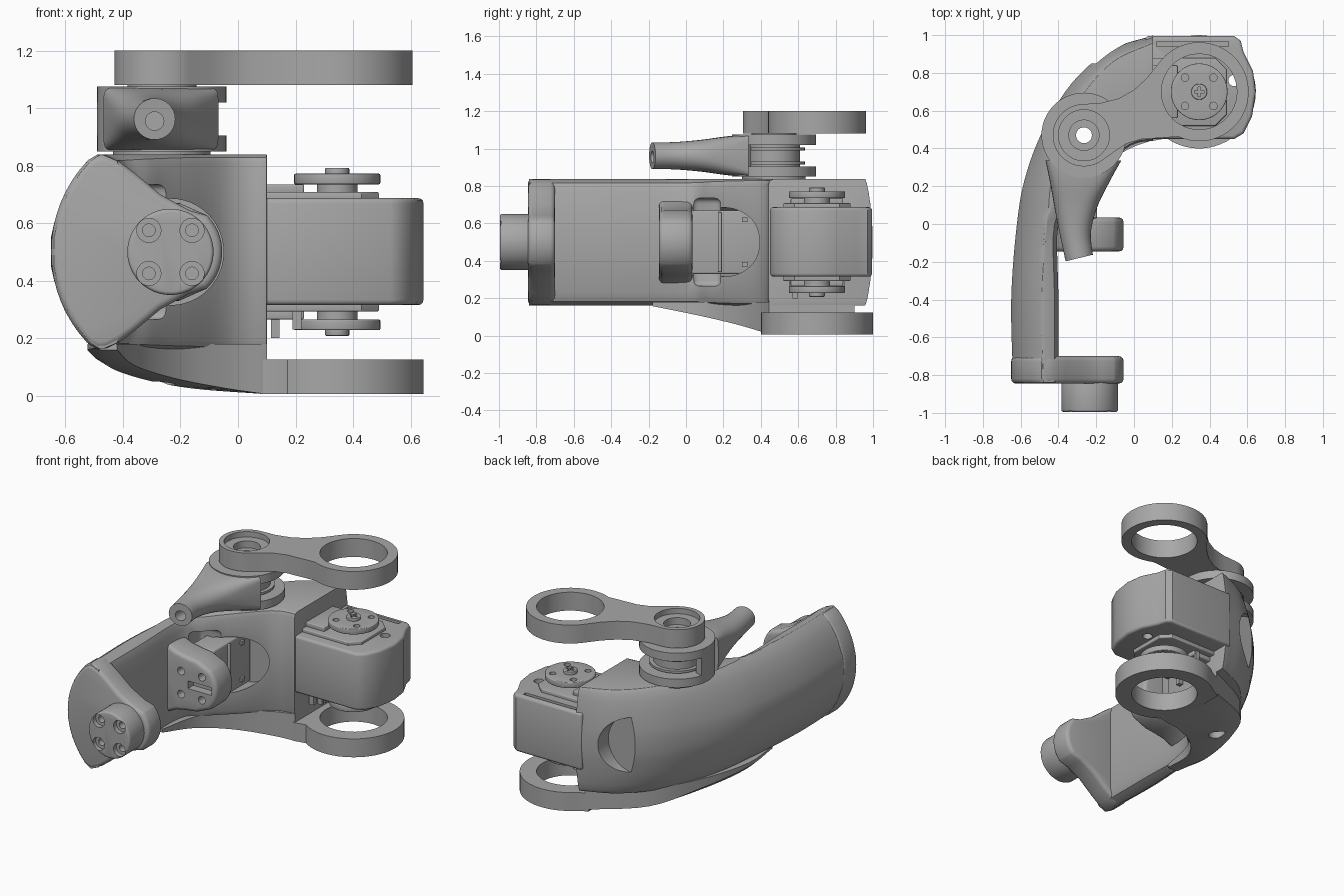
import bpy, bmesh, math
from mathutils import Vector

if "Cube" in bpy.data.objects:
    bpy.data.objects.remove(bpy.data.objects["Cube"])

grey = bpy.data.materials.new("plain grey")
grey.use_nodes = True
grey.diffuse_color = (0.39, 0.39, 0.39, 1)
grey.node_tree.nodes["Principled BSDF"].inputs["Base Color"].default_value = grey.diffuse_color


def activate(ob):
    bpy.ops.object.select_all(action='DESELECT')
    ob.select_set(True)
    bpy.context.view_layer.objects.active = ob


def loft(name, rings, bevel=0.0):
    """Skin closed rings of points, cap both ends, optionally round sharp edges."""
    bm = bmesh.new()
    rows = [[bm.verts.new(p) for p in ring] for ring in rings]
    n = len(rows[0])
    for a, b in zip(rows, rows[1:]):
        for i in range(n):
            bm.faces.new((a[i], a[(i + 1) % n], b[(i + 1) % n], b[i]))
    bm.faces.new(rows[0])
    bm.faces.new(rows[-1])
    bmesh.ops.recalc_face_normals(bm, faces=bm.faces)
    mesh = bpy.data.meshes.new(name)
    bm.to_mesh(mesh)
    bm.free()
    ob = bpy.data.objects.new(name, mesh)
    bpy.context.collection.objects.link(ob)
    mesh.materials.append(grey)
    activate(ob)
    if bevel:
        mod = ob.modifiers.new("round", 'BEVEL')
        mod.width, mod.segments = bevel, 3
        mod.limit_method, mod.angle_limit = 'ANGLE', math.radians(50)
        bpy.ops.object.modifier_apply(modifier=mod.name)
    bpy.ops.object.shade_smooth_by_angle(angle=math.radians(32))
    return ob


def prism(name, pts, lo, hi, axis='z', bevel=0.0):
    put = (lambda u, v, w: (u, v, w)) if axis == 'z' else (lambda u, v, w: (u, w, v))
    return loft(name, [[put(u, v, w) for u, v in pts] for w in (lo, hi)], bevel)


def arc(c, r, a0, a1, n=16):
    return [(c[0] + r * math.cos(math.radians(a0 + (a1 - a0) * i / n)),
             c[1] + r * math.sin(math.radians(a0 + (a1 - a0) * i / n))) for i in range(n + 1)]


def disc(name, c, r, lo, hi, axis='z', bevel=0.0, n=48):
    return prism(name, arc(c, r, 0, 360, n)[:-1], lo, hi, axis, bevel)


def box(name, x0, x1, y0, y1, z0, z1, bevel=0.0):
    return prism(name, [(x0, y0), (x1, y0), (x1, y1), (x0, y1)], z0, z1, 'z', bevel)


def cut(target, *cutters):
    for c in cutters:
        mod = target.modifiers.new("cut", 'BOOLEAN')
        mod.operation, mod.object, mod.solver = 'DIFFERENCE', c, 'EXACT'
        activate(target)
        bpy.ops.object.modifier_apply(modifier=mod.name)
        bpy.data.objects.remove(c)
    bpy.ops.object.shade_smooth_by_angle(angle=math.radians(32))


def spline(rows, steps=5):
    """Smooth interpolation through rows of numbers."""
    rows = [Vector(r) for r in rows]
    ext = [2 * rows[0] - rows[1]] + rows + [2 * rows[-1] - rows[-2]]
    out = []
    for a, b, c, d in zip(ext, ext[1:], ext[2:], ext[3:]):
        for k in range(steps):
            t = k / steps
            out.append(0.5 * (2 * b + (c - a) * t + (2 * a - 5 * b + 4 * c - d) * t * t
                              + (3 * b - a - 3 * c + d) * t ** 3))
    return out + [rows[-1]]


PIVOT, SERVO, GRIP = (-0.265, 0.47), (0.345, 0.70), (-0.235, 0.5)
MID = 0.5


def pivot_hole(r=0.042):
    return disc("cutter", PIVOT, r, -0.1, 1.3)


# Curved main arm: outer x, y, inner x, y, outer bulge, inner edge rounding
stations = spline([
    (-0.64, -0.84, -0.40, -0.84, 1, 0.07), (-0.65, -0.4, -0.40, -0.4, 1, 0.07),
    (-0.62, 0.0, -0.40, 0.0, 1, 0.07), (-0.575, 0.25, -0.30, 0.13, 0.9, 0.05),
    (-0.48, 0.5, -0.18, 0.26, 0.7, 0.035), (-0.33, 0.745, -0.06, 0.385, 0.55, 0.03),
    (-0.13, 0.92, 0.02, 0.43, 0.4, 0.03), (0.1, 0.998, 0.1, 0.44, 0.25, 0.03)])
half = [(0.0, 0.05), (0.011, 0.1), (0.046, 0.2), (0.088, 0.27), (0.125, 0.315), (0.16, 0.338)]
rings = []
for s in stations:
    o, i = Vector((s[0], s[1])), Vector((s[2], s[3]))
    w, r = (i - o).length, s[5]
    d = (i - o) / w
    side = [(u * s[4], h) for u, h in half]
    side += [(w - r, 0.338), (w - 0.3 * r, 0.338 - 0.3 * r), (w, 0.338 - r)]
    full = side + [(u, -h) for u, h in reversed(side)]
    rings.append([(*(o + d * u), MID + h) for u, h in full])
arm = loft("main_arm", rings, 0.012)
cut(arm, disc("cutter", GRIP, 0.185, 0.03, 0.42, 'y'),
    box("cutter", -0.40, 0.0, 0.035, 0.185, 0.265, 0.735, 0.03),
    disc("cutter", (-0.215, MID), 0.18, 0.85, 1.2, 'y'), pivot_hole())


# Fan shaped mounts on the arm, narrowing to a round nose
def fan(name, left, tops, lo, hi):
    top = left + tops + arc((GRIP[0], 0), 0.18, 45, 0, 8)
    pts = top + [(x, -z) for x, z in reversed(top[1:-1])]
    return prism(name, [(x, MID + z) for x, z in pts], lo, hi, 'y', 0.025)


tip = fan("tip_mount", arc((-0.19, 0), 0.46, 180, 136, 8),
          [(-0.49, 0.338), (-0.455, 0.335), (-0.41, 0.312), (-0.36, 0.275), (-0.27, 0.2),
           (-0.17, 0.145)], -0.845, -0.70)
boss = fan("middle_mount", [(-0.45, 0)], [(-0.45, 0.24), (-0.40, 0.215), (-0.35, 0.192),
           (-0.28, 0.178), (-0.2, 0.168)], -0.145, 0.035)
peg = disc("tip_peg", GRIP, 0.15, -0.995, -0.83, 'y', 0.012)
corners = [(sx * 0.075, sz * 0.075) for sx in (-1, 1) for sz in (-1, 1)]
for dx, dz in corners:
    c = (GRIP[0] + dx, GRIP[1] + dz)
    cut(peg, disc("cutter", c, 0.042, -1.1, -0.965, 'y', n=24),
        disc("cutter", c, 0.022, -1.1, -0.92, 'y', n=24))
    cut(boss, disc("cutter", c, 0.025, -0.2, -0.09, 'y', n=24))
cut(boss, box("cutter", -0.26, -0.09, -0.2, -0.09, 0.475, 0.525))

# Actuator between the middle mount and the elbow
box("arm_actuator", -0.36, -0.195, 0.03, 0.41, 0.33, 0.67, 0.01)
box("arm_actuator_rib", -0.36, -0.18, 0.17, 0.19, 0.34, 0.66, 0.005)
for z in (0.38, 0.62):
    box("arm_actuator_screw", -0.2, -0.18, 0.30, 0.33, z - 0.013, z + 0.013)

# Actuator housing at the elbow
housing = prism("servo_housing", [(0.06, 0.45), (0.53, 0.45), (0.58, 0.48), (0.625, 0.57),
                (0.645, 0.70), (0.63, 0.81), (0.58, 0.91), (0.565, 0.97), (0.53, 0.995),
                (0.06, 0.995)], 0.315, 0.687, 'z', 0.018)
cut(housing, disc("cutter", (0.53, 0.76), 0.03, 0.2, 0.8, n=24),
    box("cutter", 0.12, 0.5, 0.94, 0.965, 0.66, 0.8))

# Covers, horns and screws on both faces of the housing
for s, word in ((1, "upper"), (-1, "lower")):
    def z(h):
        return MID + s * h
    prism(word + "_cover", [(0.08, 0.52), (0.43, 0.52), (0.49, 0.58), (0.49, 0.82), (0.43, 0.88),
          (0.08, 0.88)], z(0.17), z(0.208), 'z', 0.006)
    box(word + "_cover_step", 0.08, 0.23, 0.56, 0.84, *sorted((z(0.2), z(0.235))), 0.006)
    disc(word + "_horn_hub", SERVO, 0.07, z(0.2), z(0.24))
    horn = disc(word + "_horn", SERVO, 0.15, z(0.235), z(0.272), 'z', 0.005)
    for dx, dy in corners:
        cut(horn, disc("cutter", (SERVO[0] + dx, SERVO[1] + dy), 0.02, z(0.25), z(0.3), n=16))
    screw = disc(word + "_horn_screw", SERVO, 0.042, z(0.26), z(0.292), 'z', 0.004)
    for a, b in ((0.026, 0.007), (0.007, 0.026)):
        cut(screw, box("cutter", SERVO[0] - a, SERVO[0] + a, SERVO[1] - b, SERVO[1] + b,
                       *sorted((z(0.28), z(0.31)))))
box("lower_pin", 0.115, 0.145, 0.57, 0.60, 0.2, 0.3)
for k in range(9):
    y = 0.56 + k * 0.035
    box("lower_tooth", 0.19, 0.22, y - 0.01, y + 0.01, 0.23, 0.3)

# Lower link: a ring blending into a sloping keel under the arm
ring = prism("lower_ring", arc(SERVO, 0.30, -125, 130, 40) + [(0.1, 0.9), (0.08, 0.89), (0.08, 0.44),
             (0.1, 0.44)], 0.005, 0.125)
cut(ring, disc("cutter", SERVO, 0.2, -0.1, 0.3))
keel = []
for ox, oy, ix, iy, zo, zi in spline([
        (-0.50, -0.18, -0.42, -0.18, 0.165, 0.158), (-0.52, 0.1, -0.36, 0.08, 0.155, 0.105),
        (-0.42, 0.44, -0.22, 0.27, 0.12, 0.06), (-0.24, 0.72, -0.04, 0.39, 0.06, 0.025),
        (0.1, 0.90, 0.1, 0.445, 0.015, 0.005)]):
    o, i = Vector((ox, oy)), Vector((ix, iy))
    low = min(zo, zi)
    keel.append([(*o, 0.18), (*o, zo), (*o.lerp(i, 0.15), zo * 0.5 + low * 0.5),
                 (*o.lerp(i, 0.4), low), (*i, zi), (*i, 0.18)])
cut(loft("lower_keel", keel), pivot_hole(0.05))

# Upper link with two eyes
link = prism("upper_link", arc(PIVOT, 0.165, 310, 95, 32) + [(-0.18, 0.64), (-0.08, 0.665), (0.0, 0.71),
             (0.07, 0.775)] + arc(SERVO, 0.262, 145, -115, 44) + [(0.13, 0.455), (0.04, 0.45),
             (-0.04, 0.425), (-0.1, 0.385)], 1.08, 1.2)
cut(link, disc("cutter", SERVO, 0.2, 1.0, 1.3), disc("cutter", PIVOT, 0.135, 1.165, 1.3),
    disc("cutter", PIVOT, 0.08, 1.12, 1.3), pivot_hole())

# Pivot lever: two flanges, a grooved pulley and a tapering handle with a bored end
for name, r, lo, hi in (("lower_spacer", 0.17, 0.82, 0.86), ("lower_flange", 0.225, 0.85, 0.905),
                        ("pulley_core", 0.14, 0.90, 1.03), ("pulley_lower_rim", 0.165, 0.915, 0.93),
                        ("pulley_upper_rim", 0.165, 0.99, 1.005),
                        ("upper_flange", 0.225, 1.02, 1.075), ("upper_spacer", 0.12, 1.07, 1.085)):
    cut(disc(name, PIVOT, r, lo, hi), pivot_hole())
prism("lever_back_web", arc(PIVOT, 0.225, 165, 315, 24) + arc(PIVOT, 0.175, 315, 165, 24), 0.85, 1.075)
lever = []
for x, y, w, h, tilt, power in spline([
        (-0.29, -0.18, 0.072, 0.072, 0.24, 1), (-0.308, -0.06, 0.08, 0.073, 0.22, 1),
        (-0.305, 0.08, 0.112, 0.085, 0.12, 0.85), (-0.285, 0.22, 0.158, 0.104, 0.05, 0.5),
        (-0.268, 0.335, 0.20, 0.112, 0.0, 0.2)]):
    ringpts = []
    for k in range(32):
        c, s = math.cos(math.tau * k / 32), math.sin(math.tau * k / 32)
        u = w * math.copysign(abs(c) ** power, c)
        ringpts.append((x + u, y + u * tilt, 0.962 + h * math.copysign(abs(s) ** power, s)))
    lever.append(ringpts)
cut(loft("lever_handle", lever), disc("cutter", (-0.29, 0.955), 0.032, -0.3, -0.1, 'y', n=24),
    pivot_hole())
